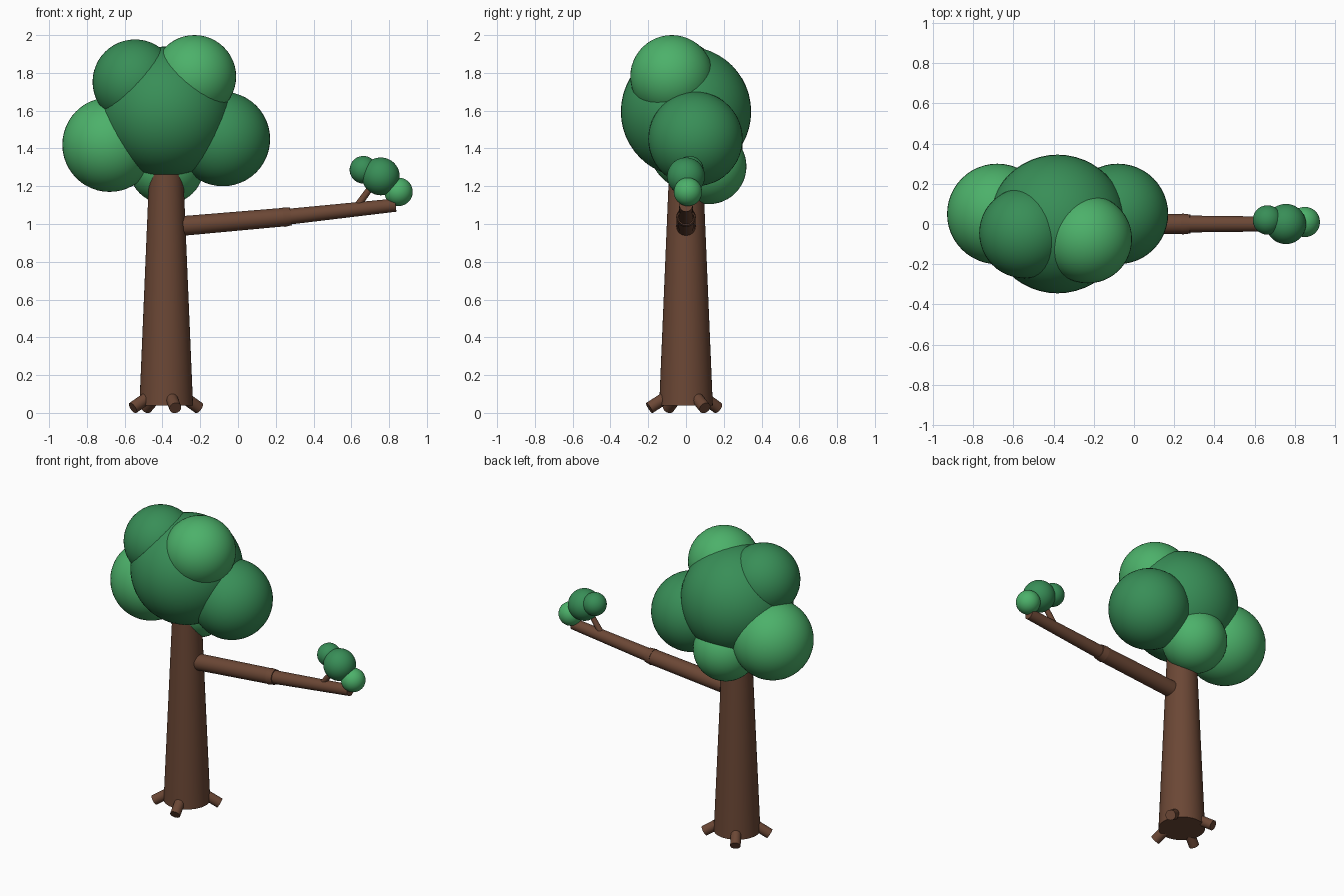
import bpy
from math import cos, sin, radians
from mathutils import Vector

cube = bpy.data.objects.get("Cube")
if cube:
    bpy.data.objects.remove(cube, do_unlink=True)


def srgb(c):
    c /= 255
    return c / 12.92 if c < 0.04045 else ((c + 0.055) / 1.055) ** 2.4


def material(name, *rgb):
    mat = bpy.data.materials.new(name)
    mat.use_nodes = True
    colour = [srgb(c) for c in rgb] + [1]
    mat.diffuse_color = colour
    mat.node_tree.nodes["Principled BSDF"].inputs["Base Color"].default_value = colour
    return mat


bark = material("bark brown", 107, 71, 53)
dark_leaf = material("dark leaf green", 56, 142, 87)
light_leaf = material("light leaf green", 76, 177, 106)


def finish(name, mat):
    obj = bpy.context.object
    obj.name = name
    obj.data.materials.append(mat)
    bpy.ops.object.shade_smooth_by_angle(angle=radians(40))
    return obj


def limb(name, start, end, r_start, r_end, sides=32):
    """Tapered round limb between two points."""
    a, b = Vector(start), Vector(end)
    bpy.ops.mesh.primitive_cone_add(
        vertices=sides, radius1=r_start, radius2=r_end, depth=(b - a).length,
        location=(a + b) / 2, rotation=(b - a).to_track_quat("Z", "Y").to_euler())
    return finish(name, bark)


def leaf_ball(name, centre, radius, mat):
    bpy.ops.mesh.primitive_uv_sphere_add(
        segments=48, ring_count=24, radius=radius, location=centre)
    return finish(name, mat)


# Trunk
TRUNK_X = -0.38
limb("trunk", (TRUNK_X, 0, 0.04), (TRUNK_X, 0, 1.32), 0.142, 0.088, 48)

# Roots splayed around the base
for i, angle in enumerate((30, 122, 208, 284)):
    c, s = cos(radians(angle)), sin(radians(angle))
    limb(f"root_{i + 1}", (TRUNK_X + 0.08 * c, 0.08 * s, 0.1),
         (TRUNK_X + 0.2 * c, 0.2 * s, 0.026), 0.032, 0.032, 24)

# Side branch with a collar and a twig
limb("branch_inner", (-0.29, 0, 0.99), (0.25, 0, 1.037), 0.052, 0.049)
limb("branch_collar", (0.24, 0, 1.036), (0.28, 0, 1.04), 0.052, 0.047)
limb("branch_outer", (0.26, 0, 1.038), (0.835, 0, 1.1), 0.042, 0.035)
limb("twig", (0.62, 0, 1.08), (0.73, 0, 1.23), 0.019, 0.016, 20)

# Main crown
leaf_ball("crown_centre", (TRUNK_X, 0, 1.595), 0.345, dark_leaf)
leaf_ball("crown_low_right", (-0.68, 0.05, 1.42), 0.25, light_leaf)
leaf_ball("crown_low_left", (-0.08, 0.05, 1.45), 0.25, dark_leaf)
leaf_ball("crown_top_right", (-0.545, -0.045, 1.752), 0.225, dark_leaf)
leaf_ball("crown_top_left", (-0.23, -0.075, 1.78), 0.22, light_leaf)
leaf_ball("crown_back", (TRUNK_X, 0.12, 1.305), 0.2, light_leaf)

# Small leaf cluster at the branch end
leaf_ball("cluster_centre", (0.756, 0, 1.252), 0.1, dark_leaf)
leaf_ball("cluster_inner", (0.664, 0.02, 1.287), 0.073, dark_leaf)
leaf_ball("cluster_outer", (0.85, 0.01, 1.17), 0.075, light_leaf)
